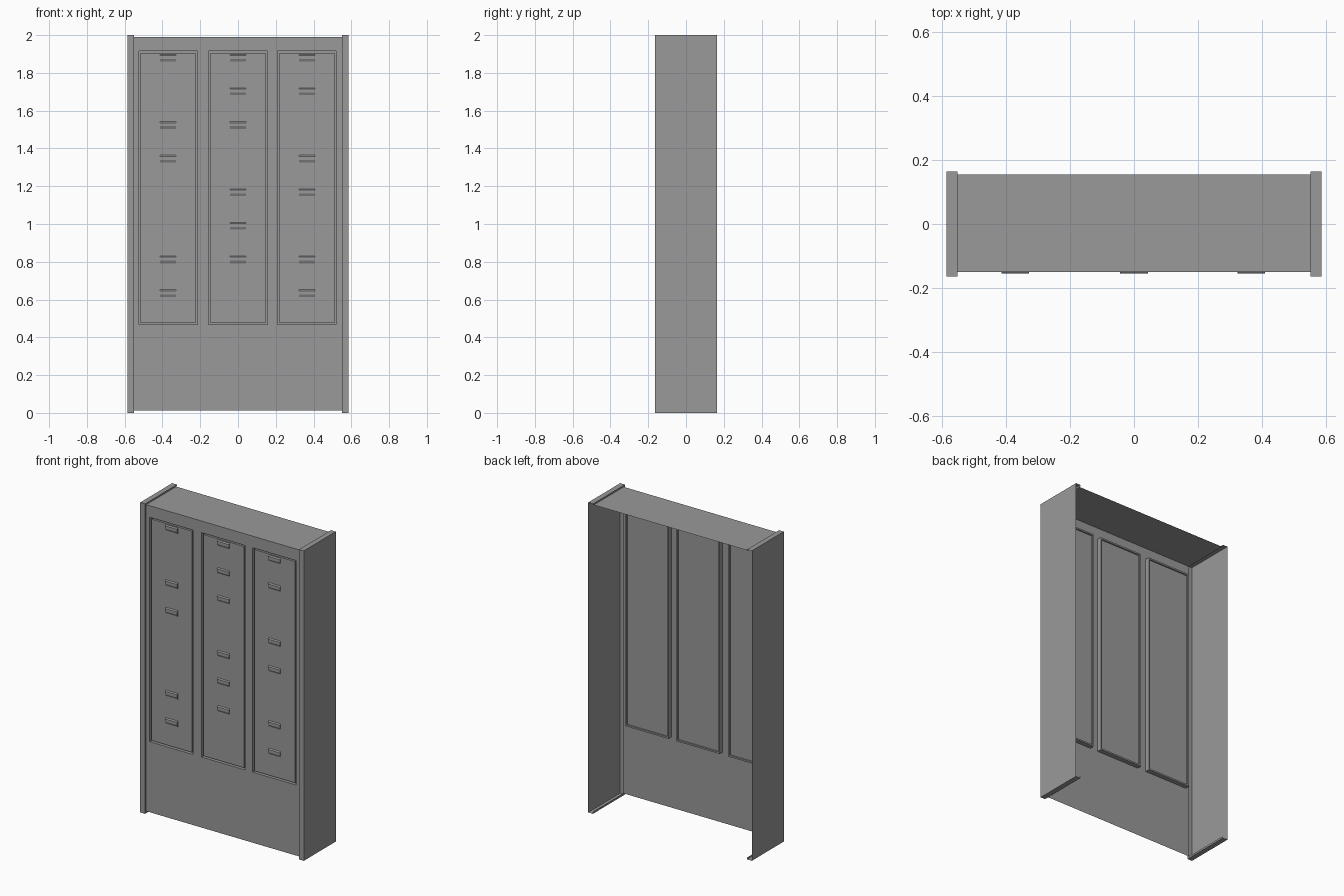
import bpy, bmesh

cube = bpy.data.objects.get("Cube")
if cube:
    bpy.data.objects.remove(cube, do_unlink=True)

grey = bpy.data.materials.new("steel grey")
grey.use_nodes = True
COLOUR = (0.32, 0.32, 0.32, 1)
grey.diffuse_color = COLOUR
grey.node_tree.nodes["Principled BSDF"].inputs["Base Color"].default_value = COLOUR

HALF, SIDE, FRONT, BACK = 0.55, 0.584, -0.15, 0.155
LIP, BASE, TOP = 0.163, 0.012, 1.99
DOOR_LOW, DOOR_HIGH, DOOR_HALF = 0.467, 1.915, 0.155
DOORS = {"right": -0.37, "middle": 0.0, "left": 0.365}


def finish(name, bm):
    bmesh.ops.remove_doubles(bm, verts=bm.verts, dist=0.0001)
    bmesh.ops.recalc_face_normals(bm, faces=bm.faces)
    mesh = bpy.data.meshes.new(name)
    bm.to_mesh(mesh)
    bm.free()
    mesh.materials.append(grey)
    obj = bpy.data.objects.new(name, mesh)
    bpy.context.collection.objects.link(obj)
    return obj


def quad(bm, *points):
    return bm.faces.new([bm.verts.new(p) for p in points])


def rect(cx, inset, y):
    """Corners of a door-sized rectangle, shrunk by inset."""
    w, low, high = DOOR_HALF - inset, DOOR_LOW + inset, DOOR_HIGH - inset
    return [(cx - w, y, low), (cx + w, y, low), (cx + w, y, high), (cx - w, y, high)]


def join_rings(bm, a, b):
    for i in range(4):
        j = (i + 1) % 4
        quad(bm, a[i], a[j], b[j], b[i])


# Front sheet with three door openings
bm = bmesh.new()
xs = [-HALF]
for cx in DOORS.values():
    xs += [cx - DOOR_HALF, cx + DOOR_HALF]
xs.append(HALF)
zs = [BASE, DOOR_LOW, DOOR_HIGH, TOP]
for i in range(len(xs) - 1):
    for k in range(3):
        if not (i % 2 and k == 1):
            quad(bm, (xs[i], FRONT, zs[k]), (xs[i + 1], FRONT, zs[k]),
                 (xs[i + 1], FRONT, zs[k + 1]), (xs[i], FRONT, zs[k + 1]))
finish("front_sheet", bm)

# Top sheet
bm = bmesh.new()
quad(bm, (-HALF, FRONT, TOP), (HALF, FRONT, TOP), (HALF, BACK, TOP), (-HALF, BACK, TOP))
finish("top_sheet", bm)

# Side panels: folded sheets with lips on the front, top and bottom
for side, s in (("left", 1), ("right", -1)):
    bm = bmesh.new()
    outer, inner = s * SIDE, s * HALF
    quad(bm, (outer, -LIP, 0), (outer, LIP, 0), (outer, LIP, 2), (outer, -LIP, 2))
    quad(bm, (outer, -LIP, 0), (inner, -LIP, 0), (inner, -LIP, 2), (outer, -LIP, 2))
    quad(bm, (inner, -LIP, 0), (inner, FRONT, 0), (inner, FRONT, 2), (inner, -LIP, 2))
    for edge, fold in ((0, BASE), (2, TOP)):
        quad(bm, (outer, -LIP, edge), (inner, -LIP, edge), (inner, LIP, edge), (outer, LIP, edge))
        quad(bm, (inner, FRONT, edge), (inner, LIP, edge), (inner, LIP, fold), (inner, FRONT, fold))
    finish(side + "_side_panel", bm)

# Doors: a narrow groove around a raised face, standing proud on the inside
GROOVE, DEPTH, FACE = 0.01, -0.12, -0.147
for name, cx in DOORS.items():
    bm = bmesh.new()
    rings = [rect(cx, 0, FRONT), rect(cx, 0, DEPTH), rect(cx, GROOVE, DEPTH), rect(cx, GROOVE, FACE)]
    for a, b in zip(rings, rings[1:]):
        join_rings(bm, a, b)
    quad(bm, *rings[-1])
    quad(bm, *rect(cx, GROOVE, DEPTH - 0.01))
    finish(name + "_door", bm)

# Vent hoods pressed into the doors
VENT_ROWS = {"right": (0, 2, 3, 6, 7), "middle": (0, 1, 2, 4, 5, 6), "left": (0, 1, 3, 4, 6, 7)}
HOOD = [(0, 0.018), (-0.007, 0.012), (-0.007, -0.006), (0, -0.02)]
for name, rows in VENT_ROWS.items():
    bm = bmesh.new()
    for row in rows:
        z = 1.88 - row * 0.178
        ends = [[bm.verts.new((DOORS[name] + dx, FACE + y, z + h)) for y, h in HOOD]
                for dx in (-0.043, 0.043)]
        for end in ends:
            bm.faces.new(end)
        for i in range(3):
            bm.faces.new((ends[0][i], ends[0][i + 1], ends[1][i + 1], ends[1][i]))
    finish(name + "_door_vents", bm)
